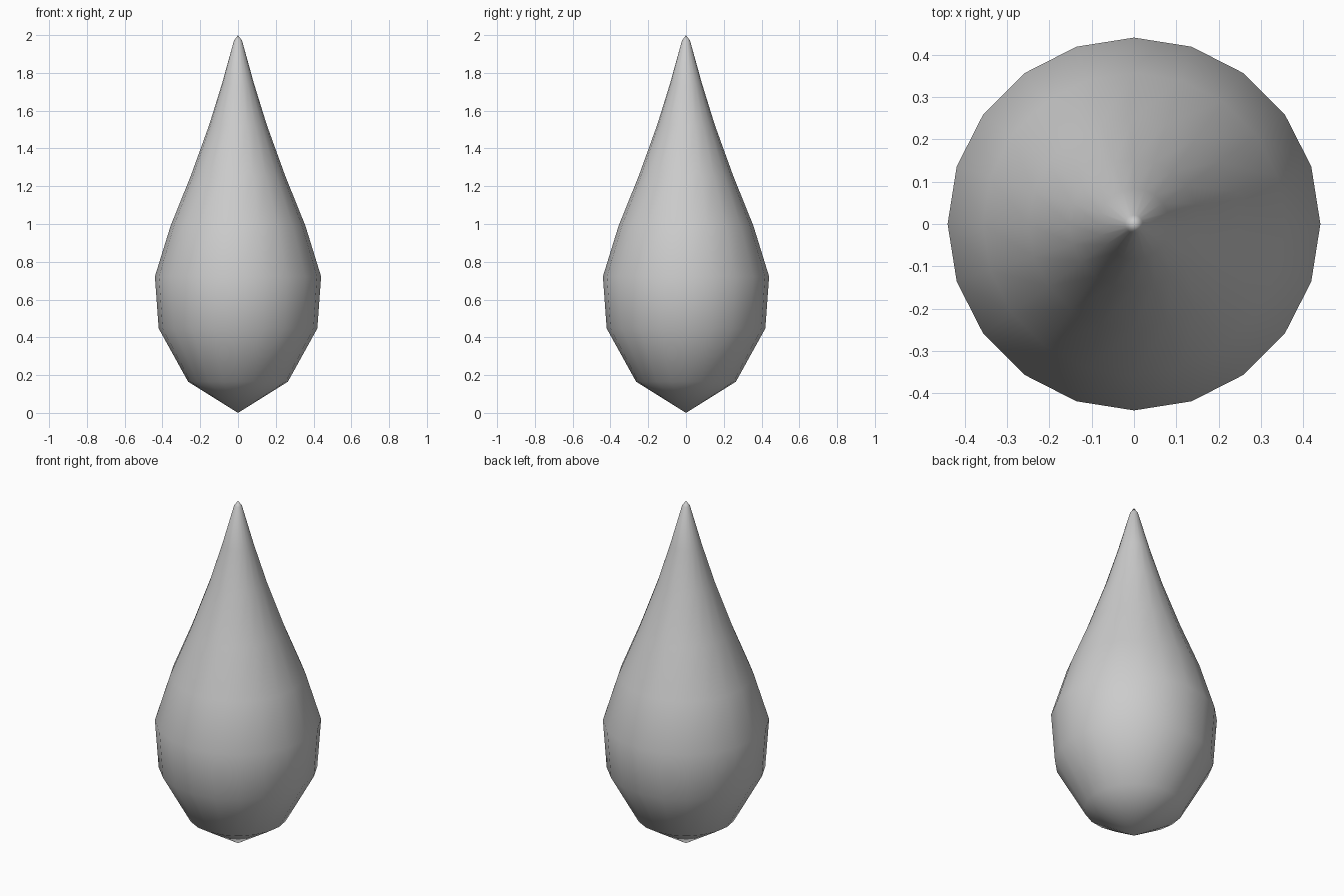
import bpy, bmesh
from math import cos, sin, tau

if "Cube" in bpy.data.objects:
    bpy.data.objects.remove(bpy.data.objects["Cube"])

SIDES = 20
# Droplet profile: (radius, height) from bottom ring to top ring
PROFILE = [(0.264, 0.165), (0.42, 0.447), (0.44, 0.722), (0.357, 0.99),
           (0.25, 1.255), (0.153, 1.523), (0.084, 1.745), (0.021, 1.972)]

bm = bmesh.new()
rings = [[bm.verts.new((r * cos(tau * i / SIDES), r * sin(tau * i / SIDES), z))
          for i in range(SIDES)] for r, z in PROFILE]
bottom = bm.verts.new((0, 0, 0))
top = bm.verts.new((0, 0, 2))

# Side bands and pointed ends
for i in range(SIDES):
    j = (i + 1) % SIDES
    for a, b in zip(rings, rings[1:]):
        bm.faces.new((a[i], a[j], b[j], b[i]))
    bm.faces.new((bottom, rings[0][j], rings[0][i]))
    bm.faces.new((rings[-1][i], rings[-1][j], top))

for f in bm.faces:
    f.smooth = True
bmesh.ops.recalc_face_normals(bm, faces=bm.faces)

mesh = bpy.data.meshes.new("droplet")
bm.to_mesh(mesh)
bm.free()
bpy.context.collection.objects.link(bpy.data.objects.new("droplet", mesh))
